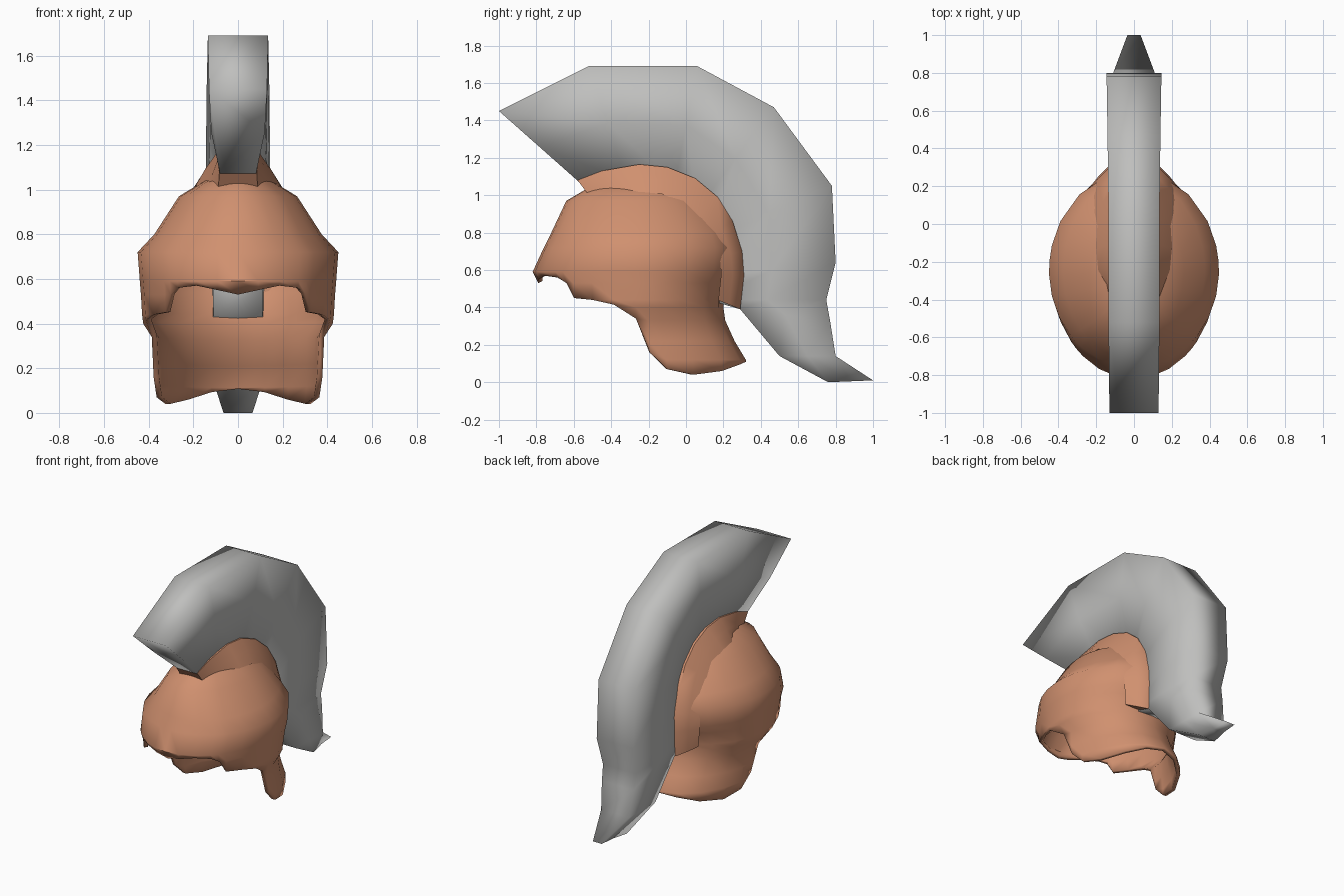
import bpy, bmesh, math

if "Cube" in bpy.data.objects:
    bpy.data.objects.remove(bpy.data.objects["Cube"])


def material(name, rgb):
    m = bpy.data.materials.new(name)
    m.diffuse_color = (*rgb, 1)
    m.use_nodes = True
    m.node_tree.nodes["Principled BSDF"].inputs["Base Color"].default_value = m.diffuse_color
    return m


TERRACOTTA = material("terracotta", (0.63, 0.28, 0.16))
GREY = material("grey", (0.52, 0.52, 0.51))


def finish(bm, name, mat, angle=40, thickness=0):
    bmesh.ops.remove_doubles(bm, verts=bm.verts, dist=0.0005)
    bmesh.ops.recalc_face_normals(bm, faces=bm.faces)
    mesh = bpy.data.meshes.new(name)
    bm.to_mesh(mesh)
    bm.free()
    ob = bpy.data.objects.new(name, mesh)
    bpy.context.collection.objects.link(ob)
    mesh.materials.append(mat)
    bpy.ops.object.select_all(action='DESELECT')
    ob.select_set(True)
    bpy.context.view_layer.objects.active = ob
    bpy.ops.object.shade_smooth_by_angle(angle=math.radians(angle))
    if thickness:
        s = ob.modifiers.new("thickness", 'SOLIDIFY')
        s.thickness = thickness
        s.offset = -1
    return ob


def loft(name, stations, mat, angle, bulge):
    """Each station: outer y, z, half width, inner y, z, half width."""
    bm = bmesh.new()
    rings = []
    for oy, oz, ow, iy, iz, iw in stations:
        my, mz, mw = (oy + iy) / 2, (oz + iz) / 2, (ow + iw) / 2
        mw += (ow - iw) * bulge
        half = [(ow, oy, oz), (mw, my, mz), (iw, iy, iz)]
        pts = half + [(-x, y, z) for x, y, z in reversed(half)]
        rings.append([bm.verts.new(p) for p in pts])
    for a, b in zip(rings, rings[1:]):
        for i in range(6):
            j = (i + 1) % 6
            bm.faces.new((a[i], a[j], b[j], b[i]))
    bm.faces.new(rings[0])
    bm.faces.new(rings[-1])
    return finish(bm, name, mat, angle)


# Plume crest sweeping from the brow down to the neck, softly shaded all round
loft("crest", [
    (-1.00, 1.45, .130, -.56, 1.06, .078),
    (-0.52, 1.69, .135, -.32, 1.08, .070),
    (0.06, 1.69, .135, -.06, 1.06, .070),
    (0.47, 1.47, .140, .06, 0.92, .075),
    (0.78, 1.05, .145, .11, 0.75, .095),
    (0.80, 0.64, .145, .12, 0.56, .110),
    (0.75, 0.44, .130, .12, 0.44, .110),
    (0.77, 0.33, .125, .29, 0.39, .115),
    (0.80, 0.14, .110, .50, 0.14, .110),
    (1.00, 0.01, .035, .76, 0.00, .065),
], GREY, 130, 0.3)

# Raised ridge holding the crest, flaring into the dome
arc = [(-.58, 1.08, .084, .09), (-.45, 1.13, .092, .14), (-.25, 1.165, .095, .19),
       (-.10, 1.15, .097, .20), (.05, 1.09, .102, .20), (.17, 0.99, .112, .21),
       (.25, 0.86, .122, .23), (.30, 0.70, .130, .24), (.31, 0.57, .131, .24),
       (.29, 0.39, .125, .22)]
ridge = []
for y, z, w, wi in arc:
    k = .74 if z > .8 else .77
    ridge.append((y, z, w, -.22 + (y + .22) * k, .6 + (z - .6) * k, wi))
loft("crest_ridge", ridge, TERRACOTTA, 50, -0.05)

# Helmet shell: elliptical rings (z, front radius, half width, back radius)
RINGS = [(1.09, .0, .0, .0), (1.07, .22, .10, .20), (0.97, .39, .265, .36),
         (0.80, .47, .375, .50), (0.72, .51, .45, .53), (0.59, .57, .44, .52),
         (0.53, .54, .435, .48), (0.44, .53, .43, .45), (0.40, .52, .425, .45),
         (0.33, .50, .38, .46), (0.22, .48, .38, .51), (0.12, .46, .38, .57),
         (0.03, .46, .375, .58)]
# Lower rim height by angle from the front
RIM = [(0, .53), (12, .55), (25, .57), (38, .56), (44, .53), (49, .45), (62, .44),
       (75, .415), (88, .34), (96, .16), (105, .07), (120, .04), (140, .06),
       (160, .095), (180, .11)]


def radii(z):
    for a, b in zip(RINGS, RINGS[1:]):
        if a[0] >= z >= b[0]:
            t = (a[0] - z) / (a[0] - b[0])
            return [a[i] + (b[i] - a[i]) * t for i in (1, 2, 3)]
    return RINGS[-1][1:]


bm = bmesh.new()
columns = RIM + [(360 - a, z) for a, z in reversed(RIM[1:-1])]
grid = []
for deg, rim in columns:
    t = math.radians(deg)
    col = []
    for ring in RINGS:
        z = max(ring[0], rim)
        f, w, b = radii(z)
        c = math.cos(t)
        y = -.25 - (f if c > 0 else b) * c
        col.append(bm.verts.new((w * math.sin(t), y, z)))
    grid.append(col)
for i, a in enumerate(grid):
    b = grid[(i + 1) % len(grid)]
    for k in range(len(RINGS) - 1):
        bm.faces.new((a[k], a[k + 1], b[k + 1], b[k]))
finish(bm, "helmet_shell", TERRACOTTA, 50, 0.025)
